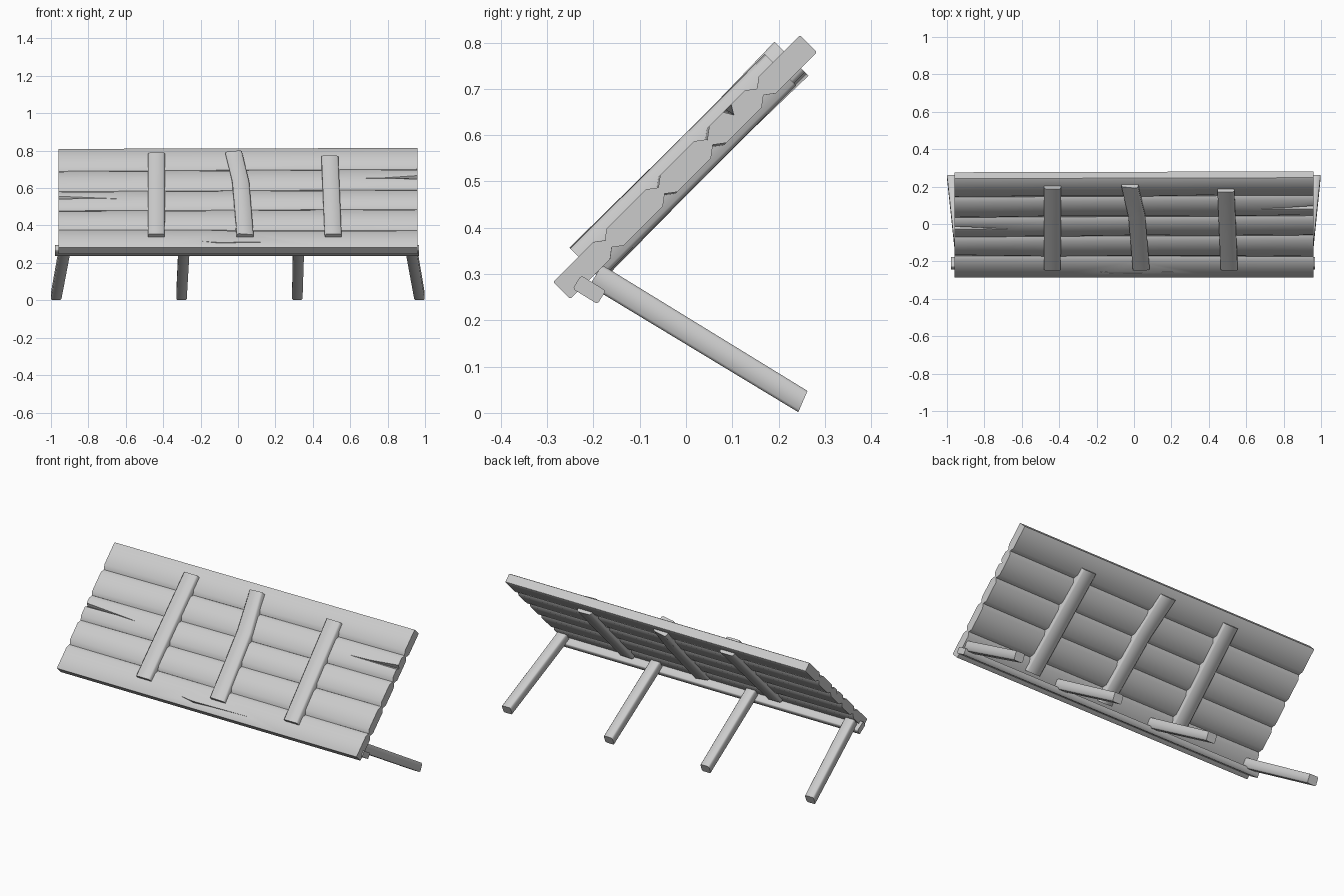
import bpy, bmesh, math
from mathutils import Vector, Matrix

if "Cube" in bpy.data.objects:
    bpy.data.objects.remove(bpy.data.objects["Cube"])

wood = bpy.data.materials.new("grey_wood")
wood.use_nodes = True
GREY = (0.6, 0.6, 0.6, 1)
wood.diffuse_color = GREY
wood.node_tree.nodes["Principled BSDF"].inputs["Base Color"].default_value = GREY

# Panel frame: x along planks, y up the slope, z out of the front face
PANEL = Matrix.Translation((0, -0.002, 0.531)) @ Matrix.Rotation(math.radians(45), 4, "X")
HALF = 0.96


def loft(name, rings, matrix=Matrix()):
    """Skin a row of equal rings and close both ends."""
    bm = bmesh.new()
    loops = [[bm.verts.new(matrix @ Vector(p)) for p in ring] for ring in rings]
    count = len(loops[0])
    for a, b in zip(loops, loops[1:]):
        for i in range(count):
            j = (i + 1) % count
            bm.faces.new((a[i], a[j], b[j], b[i]))
    bm.faces.new(loops[0])
    bm.faces.new(loops[-1])
    bmesh.ops.recalc_face_normals(bm, faces=bm.faces)
    mesh = bpy.data.meshes.new(name)
    bm.to_mesh(mesh)
    bm.free()
    obj = bpy.data.objects.new(name, mesh)
    bpy.context.collection.objects.link(obj)
    mesh.materials.append(wood)
    return obj


def smooth(obj):
    bpy.ops.object.select_all(action="DESELECT")
    obj.select_set(True)
    bpy.context.view_layer.objects.active = obj
    bpy.ops.object.shade_smooth_by_angle(angle=math.radians(50))


def bar_ring(center, u, v, w, h, c=0.006):
    """Rectangle with chamfered corners, spanned by u and v."""
    a, b = w / 2, h / 2
    outline = [(a, b - c), (a - c, b), (c - a, b), (-a, b - c),
               (-a, c - b), (c - a, -b), (a - c, -b), (a, c - b)]
    return [Vector(center) + Vector(u) * p + Vector(v) * q for p, q in outline]


# Planks: chamfered where they meet, square on the outer edges
left_edges = [-0.377, -0.229, -0.085, 0.062, 0.215, 0.370]
right_edges = [-0.377, -0.233, -0.072, 0.075, 0.230, 0.377]
THICK = 0.026


def plank_ring(x, low, high, cl, ch):
    t = THICK
    return [(x, low, t - cl * 0.75), (x, low + cl, t), (x, high - ch, t), (x, high, t - ch * 0.75),
            (x, high, ch * 0.75 - t), (x, high - ch, -t), (x, low + cl, -t), (x, low, cl * 0.75 - t)]


planks = []
for i in range(5):
    cl = 0.003 if i == 0 else 0.022
    ch = 0.003 if i == 4 else 0.022
    rings = []
    for k in range(5):
        f = k / 4
        low = left_edges[i] * (1 - f) + right_edges[i] * f
        high = left_edges[i + 1] * (1 - f) + right_edges[i + 1] * f
        wobble = 0.003 * math.sin(2.3 * k + 1.7 * i)
        rings.append(plank_ring(HALF * (2 * f - 1), low, high, cl + (wobble if i else 0), ch))
    planks.append(loft(f"plank_{i + 1}", rings, PANEL))


# Cracks: thin wedge grooves cut in the front of the planks
def crack(plank, stations, slope):
    rings = [[(x, s - h, 0.04), (x, s + h, 0.04), (x, s, depth)]
             for (x, h, depth), s in zip(stations, slope)]
    cutter = loft("crack_cutter", rings, PANEL)
    cutter.hide_render = True
    mod = plank.modifiers.new("crack", "BOOLEAN")
    mod.operation = "DIFFERENCE"
    mod.solver = "EXACT"
    mod.object = cutter
    bpy.ops.object.select_all(action="DESELECT")
    bpy.context.view_layer.objects.active = plank
    bpy.ops.object.modifier_apply(modifier=mod.name)
    bpy.data.objects.remove(cutter)


crack(planks[3], [(0.66, 0.001, 0.024), (0.98, 0.022, 0.004)], [0.145, 0.155])
crack(planks[2], [(-0.98, 0.018, 0.004), (-0.64, 0.001, 0.024)], [0.0, -0.01])
crack(planks[0], [(-0.19, 0.001, 0.024), (-0.1, 0.007, 0.015), (0.25, 0.001, 0.024)],
      [-0.33, -0.342, -0.335])


# Battens: beams set through the planks, showing on both faces
def batten(name, stations):
    rings = []
    for x, s, twist in stations:
        u = Vector((math.cos(twist), 0, math.sin(twist)))
        v = Vector((-math.sin(twist), 0, math.cos(twist)))
        rings.append(bar_ring((x, s, 0.003), u, v, 0.09, 0.094, 0.008))
    return loft(name, rings, PANEL)


parts = planks + [
    batten("right_batten", [(-0.437, -0.30, 0), (-0.435, 0.317, 0)]),
    batten("middle_batten", [(0.035, -0.30, -0.1), (0.015, 0.1, 0.0), (-0.018, 0.328, 0.15)]),
    batten("left_batten", [(0.51, -0.30, 0.03), (0.49, 0.294, -0.03)]),
]

# Rail along the foot of the panel, tilted with the legs
along = Vector((0, 0.852, -0.524))
across = Vector((0, 0.524, 0.852))
parts.append(loft("foot_rail", [bar_ring((x, -0.209, 0.266), along, across, 0.063, 0.034, 0.004)
                                for x in (-0.978, 0.967)]))

# Legs: slanting back from the rail to the ground, splayed outward
legs = {"right_outer_leg": (-0.922, -0.972), "right_inner_leg": (-0.288, -0.302),
        "left_inner_leg": (0.324, 0.317), "left_outer_leg": (0.922, 0.970)}
for name, (top_x, foot_x) in legs.items():
    foot_up = Vector((0, 0.396, 0.918))
    parts.append(loft(name, [bar_ring((top_x, -0.195, 0.297), (1, 0, 0), across, 0.06, 0.053),
                             bar_ring((foot_x, 0.2525, 0.0245), (1, 0, 0), foot_up, 0.056, 0.05)]))

for part in parts:
    smooth(part)
